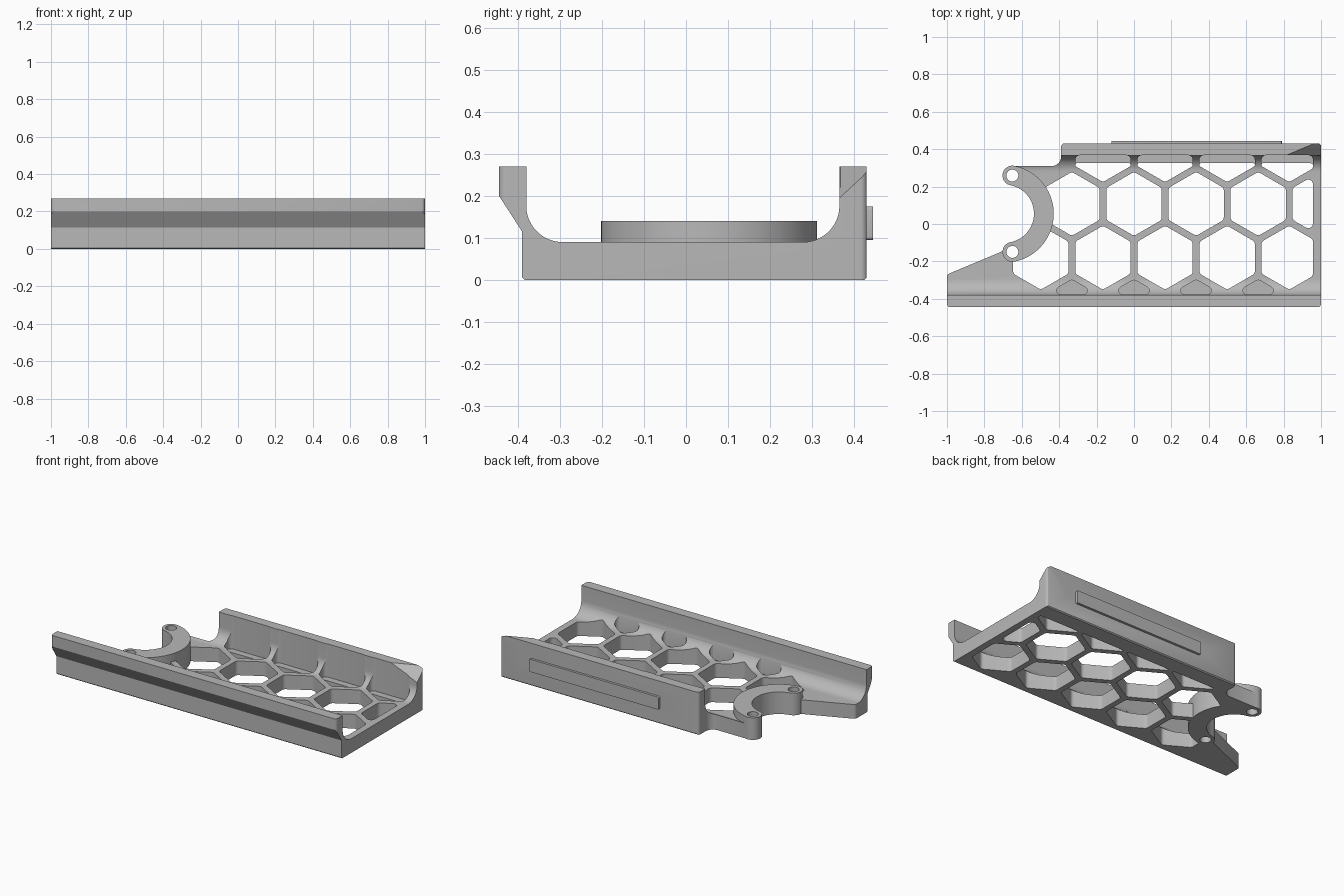
import bpy, bmesh, math
from mathutils import Vector, Matrix

cube = bpy.data.objects.get("Cube")
if cube:
    bpy.data.objects.remove(cube, do_unlink=True)

grey = bpy.data.materials.new("light_grey")
grey.use_nodes = True
grey.diffuse_color = (0.48, 0.48, 0.48, 1)
grey.node_tree.nodes["Principled BSDF"].inputs["Base Color"].default_value = grey.diffuse_color


def rounded(points, steps=8):
    """Points are (x, y) or (x, y, radius); corners with a radius become arcs."""
    out, n = [], len(points)
    for i, p in enumerate(points):
        c = Vector(p[:2])
        r = p[2] if len(p) > 2 else 0
        a, b = (Vector(points[j % n][:2]) - c for j in (i - 1, i + 1))
        if r == 0:
            out.append(c)
            continue
        t = r / math.tan(a.angle(b) / 2)
        t = min(t, a.length * 0.48, b.length * 0.48)
        r = t * math.tan(a.angle(b) / 2)
        turn = math.pi - a.angle(b)
        k = 4 / 3 * math.tan(turn / 4) * r
        a, b = a.normalized(), b.normalized()
        p0, p3 = c + a * t, c + b * t
        p1, p2 = p0 - a * k, p3 - b * k
        for s in range(steps + 1):
            u = s / steps
            out.append(p0 * (1 - u)**3 + p1 * 3 * u * (1 - u)**2 + p2 * 3 * u * u * (1 - u) + p3 * u**3)
    return out


def clip(poly, axis, limit, sign):
    """Keep the part of a polygon where sign * coordinate <= sign * limit."""
    out = []
    for i, p in enumerate(poly):
        q = poly[(i + 1) % len(poly)]
        dp, dq = sign * (p[axis] - limit), sign * (q[axis] - limit)
        if dp <= 0:
            out.append(p)
        if dp * dq < 0:
            out.append(p + (q - p) * (dp / (dp - dq)))
    return out


def prisms(name, polys, low, high, matrix=None):
    """Extrude flat outlines from low to high along local z."""
    bm = bmesh.new()
    for poly in polys:
        rings = [[bm.verts.new((p[0], p[1], z)) for p in poly] for z in (low, high)]
        bm.faces.new(rings[0][::-1])
        bm.faces.new(rings[1])
        for i in range(len(poly)):
            j = (i + 1) % len(poly)
            bm.faces.new((rings[0][i], rings[0][j], rings[1][j], rings[1][i]))
    bmesh.ops.recalc_face_normals(bm, faces=bm.faces)
    if matrix:
        bm.transform(matrix)
    mesh = bpy.data.meshes.new(name)
    bm.to_mesh(mesh)
    bm.free()
    ob = bpy.data.objects.new(name, mesh)
    bpy.context.collection.objects.link(ob)
    mesh.materials.append(grey)
    return ob


def combine(body, tool, operation):
    mod = body.modifiers.new("boolean", 'BOOLEAN')
    mod.operation, mod.object, mod.solver = operation, tool, 'EXACT'
    bpy.context.view_layer.objects.active = body
    bpy.ops.object.modifier_apply(modifier=mod.name)
    bpy.data.objects.remove(tool, do_unlink=True)


def circle(x, y, r, n=32):
    return [(x + r * math.cos(2 * math.pi * i / n), y + r * math.sin(2 * math.pi * i / n)) for i in range(n)]


ALONG_X = Matrix(((0, 0, 1, 0), (1, 0, 0, 0), (0, 1, 0, 0), (0, 0, 0, 1)))
ALONG_Y = Matrix(((1, 0, 0, 0), (0, 0, 1, 0), (0, 1, 0, 0), (0, 0, 0, 1)))

# Tray: cross-section run along x, then trimmed to the plan outline
section = [(-0.39, 0.006), (-0.384, 0), (0.424, 0), (0.43, 0.006), (0.43, 0.27), (0.365, 0.27),
           (0.365, 0.09, 0.125), (-0.38, 0.09, 0.14), (-0.38, 0.27), (-0.445, 0.27),
           (-0.445, 0.2), (-0.39, 0.115)]
tray = prisms("tray", [rounded(section, 14)], -1.1, 1.1, ALONG_X)
plan = [(-1, -0.446, 0.02), (1, -0.446, 0.02), (1, 0.431, 0.015), (-0.39, 0.431, 0.02),
        (-0.39, 0.31, 0.05), (-0.65, 0.31), (-0.65, -0.1), (-0.69, -0.14), (-1, -0.27, 0.02)]
combine(tray, prisms("plan_trim", [rounded(plan)], -0.1, 0.5), 'INTERSECT')

# Honeycomb openings
PITCH, RADIUS = 0.332, 0.171
ROW = PITCH * math.sqrt(3) / 2


def cell(x, y, back):
    hexagon = [Vector((x + RADIUS * math.sin(i * math.pi / 3), y + RADIUS * math.cos(i * math.pi / 3)))
               for i in range(6)]
    for axis, limit, sign in ((0, 0.957, 1), (1, back, 1), (1, -0.376, -1)):
        hexagon = clip(hexagon, axis, limit, sign)
    return rounded([(p.x, p.y, 0.025) for p in hexagon], 5)


def row(start, count, y, back=0.368):
    return [cell(start + i * PITCH, y, back) for i in range(count)]


FRONT_Y = -0.18
through = row(-0.498, 5, FRONT_Y) + row(-0.332, 5, FRONT_Y + ROW) + row(-0.166, 4, FRONT_Y + 2 * ROW, 0.325)
combine(tray, prisms("through_cells", through, -0.1, 0.5), 'DIFFERENCE')
combine(tray, prisms("back_pockets", row(-0.166, 4, FRONT_Y + 2 * ROW), 0.06, 0.5), 'DIFFERENCE')
combine(tray, prisms("front_pockets", row(-0.332, 4, FRONT_Y - ROW), 0.05, 0.5), 'DIFFERENCE')

# Raised crescent clamp with rounded ends and two bolt holes
CX, CY, MID, HALF = -0.69, 0.055, 0.208, 0.053
END = math.radians(79)
combine(tray, prisms("crescent_opening", [circle(CX, CY, MID - HALF + 0.002, 64)], -0.1, 0.5), 'DIFFERENCE')


def polar(r, a, x=CX, y=CY):
    return (x + r * math.cos(a), y + r * math.sin(a))


STEPS = 40
arc = [-END + 2 * END * i / STEPS for i in range(STEPS + 1)]
crescent = [polar(MID + HALF, a) for a in arc]
crescent += [polar(HALF, END + math.pi * i / 12, *polar(MID, END)) for i in range(1, 12)]
crescent += [polar(MID - HALF, a) for a in reversed(arc)]
crescent += [polar(HALF, math.pi - END + math.pi * i / 12, *polar(MID, -END)) for i in range(1, 12)]
combine(tray, prisms("crescent", [crescent], 0, 0.14), 'UNION')
bolts = [circle(*polar(MID, s * END), 0.032) for s in (-1, 1)]
combine(tray, prisms("bolt_holes", bolts, -0.1, 0.5), 'DIFFERENCE')

# Screw holes through the back wall, countersunk inside, and one in the front
SCREWS = (-0.17, 0.83)
combine(tray, prisms("screw_holes", [circle(x, 0.14, 0.02) for x in SCREWS], 0.3, 0.5, ALONG_Y), 'DIFFERENCE')
combine(tray, prisms("screw_heads", [circle(x, 0.14, 0.038) for x in SCREWS], 0.3, 0.395, ALONG_Y), 'DIFFERENCE')
combine(tray, prisms("front_hole", [circle(-0.332, 0.065, 0.033)], -0.5, -0.38, ALONG_Y), 'DIFFERENCE')

# Sloped notch at the right end of the back wall
normal = Vector((0.00495, -0.0117, 0.0126)).normalized()
notch = prisms("corner_notch", [[(0.78, 0.34), (1.05, 0.34), (1.05, 0.5), (0.78, 0.5)]], 0, 0.4)
for v in notch.data.vertices:
    if v.co.z < 0.1:
        x, y = v.co.x - 1, v.co.y - 0.36
        v.co.z = 0.19 - (normal.x * x + normal.y * y) / normal.z
combine(tray, notch, 'DIFFERENCE')

# Label rail on the back
rail = [(-0.12, 0.095, 0.008), (0.79, 0.095, 0.008), (0.79, 0.175, 0.008), (-0.12, 0.175, 0.008)]
prisms("back_rail", [rounded(rail, 4)], 0.42, 0.445, ALONG_Y)

for ob in (tray, bpy.data.objects["back_rail"]):
    bpy.ops.object.select_all(action='DESELECT')
    ob.select_set(True)
    bpy.context.view_layer.objects.active = ob
    bpy.ops.object.shade_smooth_by_angle(angle=math.radians(25))
